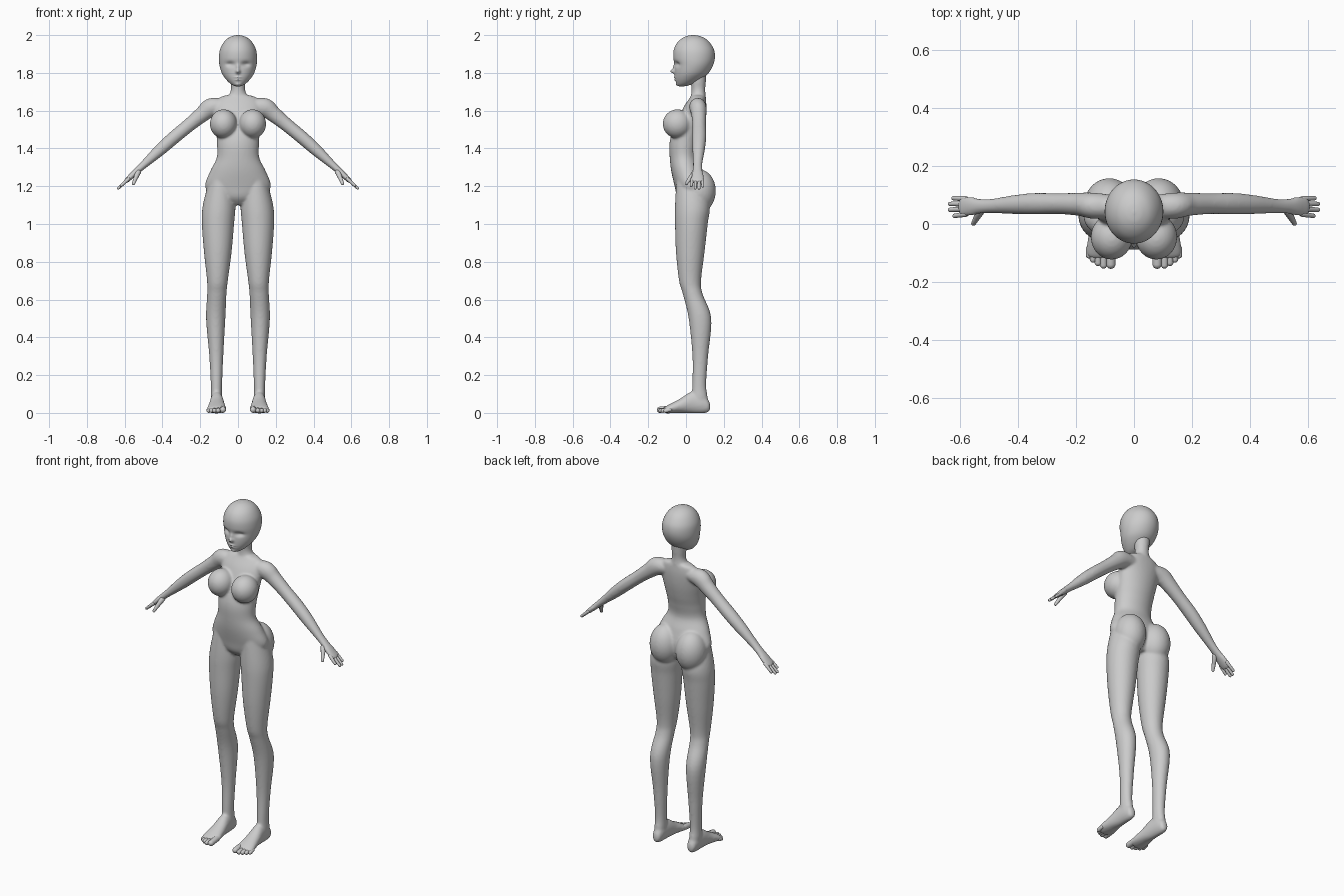
import bpy, bmesh, math
from mathutils import Vector

if "Cube" in bpy.data.objects:
    bpy.data.objects.remove(bpy.data.objects["Cube"])

grey = bpy.data.materials.new("clay_grey")
grey.diffuse_color = (0.6, 0.6, 0.6, 1)
grey.use_nodes = True
grey.node_tree.nodes["Principled BSDF"].inputs["Base Color"].default_value = grey.diffuse_color


def spline(keys, steps):
    """Catmull-Rom interpolation of equal-length number rows."""
    out = []
    for i in range(len(keys) - 1):
        a, b = keys[max(i - 1, 0)], keys[i]
        c, d = keys[i + 1], keys[min(i + 2, len(keys) - 1)]
        for s in range(steps):
            t = s / steps
            out.append([0.5 * (2 * q + (r - p) * t + (2 * p - 5 * q + 4 * r - w) * t * t
                               + (3 * q - p - 3 * r + w) * t ** 3)
                        for p, q, r, w in zip(a, b, c, d)])
    return out + [list(keys[-1])]


def loft(bm, rings, n=32, sides=(1,)):
    """Skin (centre, u, v) ellipses; sides=(1, -1) adds the mirrored copy."""
    for s in sides:
        rows = []
        for c, u, v in rings:
            row = []
            for k in range(n):
                a = 2 * math.pi * k / n
                p = c + u * math.cos(a) + v * math.sin(a)
                row.append(bm.verts.new((p.x * s, p.y, p.z)))
            rows.append(row)
        for a, b in zip(rows, rows[1:]):
            for k in range(n):
                j = (k + 1) % n
                bm.faces.new((a[k], a[j], b[j], b[k]))
        bm.faces.new(rows[0])
        bm.faces.new(rows[-1])


def upright(keys, steps=6):
    """Rows of z, centre x, half width, front y, back y."""
    return [(Vector((cx, (f + b) / 2, z)), Vector((rx, 0, 0)), Vector((0, (b - f) / 2, 0)))
            for z, cx, rx, f, b in spline(keys, steps)]


def lengthwise(keys, steps=6):
    """Rows of y, centre x, half width, bottom z, top z."""
    return [(Vector((cx, y, (lo + hi) / 2)), Vector((rx, 0, 0)), Vector((0, 0, (hi - lo) / 2)))
            for y, cx, rx, lo, hi in spline(keys, steps)]


def limb(keys, steps=6):
    """Rows of x, y, z, half thickness, half width (along y)."""
    rows = spline(keys, steps)
    out = []
    for i, (x, y, z, ru, rv) in enumerate(rows):
        p, q = rows[max(i - 1, 0)], rows[min(i + 1, len(rows) - 1)]
        t = Vector((q[0] - p[0], 0, q[2] - p[2])).normalized()
        out.append((Vector((x, y, z)), Vector((-t.z, 0, t.x)) * ru, Vector((0, rv, 0))))
    return out


def capsule(a, b, r0, r1):
    """Rings of a tapered digit with rounded ends."""
    a, b = Vector(a), Vector(b)
    d = (b - a).normalized()
    u = d.cross(Vector((0, 0, 1))).normalized()
    v = d.cross(u)
    rings = []
    for end, r, angles in ((a, r0, range(-85, 1, 17)), (b, r1, range(0, 86, 17))):
        for g in angles:
            g = math.radians(g)
            rings.append((end + d * r * math.sin(g), u * r * math.cos(g), v * r * math.cos(g)))
    return rings


def ball(bm, c, r, sides):
    rings = []
    for i in range(1, 20):
        g = math.pi * i / 20 - math.pi / 2
        rings.append((Vector((c[0], c[1], c[2] + r[2] * math.sin(g))),
                      Vector((r[0] * math.cos(g), 0, 0)), Vector((0, r[1] * math.cos(g), 0))))
    loft(bm, rings, 32, sides)


def finish(name, bm):
    bmesh.ops.recalc_face_normals(bm, faces=bm.faces[:])
    for f in bm.faces:
        f.smooth = True
    me = bpy.data.meshes.new(name)
    bm.to_mesh(me)
    bm.free()
    me.materials.append(grey)
    ob = bpy.data.objects.new(name, me)
    bpy.context.collection.objects.link(ob)
    return ob


BOTH = (1, -1)
body = bmesh.new()

# torso and pelvis
loft(body, upright([
    (1.685, 0, .045, .03, .10), (1.668, 0, .10, .02, .105), (1.62, 0, .128, -.012, .108),
    (1.55, 0, .122, -.045, .103), (1.48, 0, .115, -.075, .09), (1.42, 0, .111, -.088, .075),
    (1.35, 0, .113, -.086, .065), (1.28, 0, .147, -.078, .09), (1.2, 0, .174, -.06, .11),
    (1.14, 0, .13, -.045, .10), (1.10, 0, .05, -.01, .08)]), 48)

# neck
loft(body, upright([(1.62, 0, .065, .02, .105), (1.67, 0, .052, .025, .105),
                    (1.71, 0, .038, .029, .102), (1.75, 0, .04, .025, .105),
                    (1.81, 0, .045, .02, .11)]), 32)

# chest and seat volumes
ball(body, (.077, -.045, 1.53), (.072, .078, .077), BOTH)
ball(body, (.085, .068, 1.175), (.086, .09, .115), BOTH)

# legs
loft(body, upright([
    (1.24, .09, .06, -.05, .09), (1.1, .1, .086, -.058, .125), (1.0, .106, .085, -.058, .115),
    (.85, .107, .073, -.053, .098), (.7, .109, .055, -.037, .08), (.63, .112, .051, -.017, .088),
    (.5, .118, .051, .014, .134), (.3, .115, .037, .034, .117), (.15, .114, .03, .033, .107),
    (.08, .114, .03, .03, .115), (.03, .113, .026, .03, .115)]), 40, BOTH)

# feet
loft(body, lengthwise([
    (.128, .113, .01, .018, .045), (.118, .113, .023, .004, .07), (.09, .113, .03, -.002, .1),
    (.03, .112, .035, -.002, .112), (-.03, .112, .043, 0, .076), (-.08, .113, .051, -.002, .05),
    (-.11, .113, .049, -.002, .033), (-.12, .113, .03, .008, .022)]), 32, BOTH)

# arms and palms
loft(body, limb([
    (.07, .06, 1.625, .035, .04), (.14, .063, 1.617, .05, .045), (.19, .068, 1.58, .042, .04),
    (.26, .07, 1.523, .036, .036), (.34, .07, 1.457, .035, .037), (.41, .067, 1.395, .032, .033),
    (.49, .062, 1.322, .022, .025), (.53, .061, 1.286, .018, .026), (.56, .061, 1.258, .016, .033),
    (.592, .061, 1.228, .012, .036), (.602, .061, 1.22, .008, .03)]), 32, BOTH)

body = finish("body", body)
remesh = body.modifiers.new("blend", 'REMESH')
remesh.mode = 'VOXEL'
remesh.voxel_size = .0065
remesh.use_smooth_shade = True
smooth = body.modifiers.new("soften", 'SMOOTH')
smooth.factor = .5
smooth.iterations = 8

# head with face shaped by soft bumps
head = bmesh.new()
loft(head, upright([
    (2.0, 0, .004, .035, .045), (1.995, 0, .03, .005, .073), (1.98, 0, .058, -.025, .105),
    (1.955, 0, .08, -.05, .13), (1.92, 0, .096, -.065, .149), (1.88, 0, .101, -.067, .153),
    (1.84, 0, .098, -.06, .143), (1.8, 0, .086, -.06, .12), (1.77, 0, .067, -.058, .087),
    (1.745, 0, .043, -.051, .045), (1.732, 0, .022, -.042, .01), (1.728, 0, .004, -.028, -.02)],
    9), 128)
# x, z, spread x, spread z, push backwards
face = [(0, 1.808, .011, .011, -.022), (0, 1.83, .009, .016, -.009), (.042, 1.846, .022, .013, .013),
        (-.042, 1.846, .022, .013, .013), (0, 1.776, .016, .005, -.006), (0, 1.764, .014, .005, -.005),
        (0, 1.77, .02, .002, .003), (0, 1.738, .016, .008, -.005)]
for v in head.verts:
    if v.co.y < .02:
        x, z = v.co.x, v.co.z
        v.co.y += sum(p * math.exp(-((x - a) / sx) ** 2 - ((z - b) / sz) ** 2)
                      for a, b, sx, sz, p in face)
finish("head", head)

# fingers and thumbs
fingers = bmesh.new()
for y, ty, tx in ((.034, .028, .618), (.052, .049, .634), (.07, .069, .634), (.087, .089, .622)):
    loft(fingers, capsule((.58, y, 1.238), (tx, ty, 1.238 - (tx - .58) * .9), .0095, .0075),
         14, BOTH)
loft(fingers, capsule((.528, .047, 1.275), (.543, .02, 1.24), .015, .011), 14, BOTH)
loft(fingers, capsule((.543, .02, 1.24), (.553, .002, 1.214), .011, .008), 14, BOTH)
finish("fingers", fingers)

# toes
toes = bmesh.new()
for x, y, r in ((.08, -.138, .0165), (.105, -.141, .0125), (.124, -.133, .012),
                (.141, -.122, .0115), (.155, -.108, .011)):
    loft(toes, capsule((x, -.085, r + .006), (x, y, r), r, r), 14, BOTH)
finish("toes", toes)
